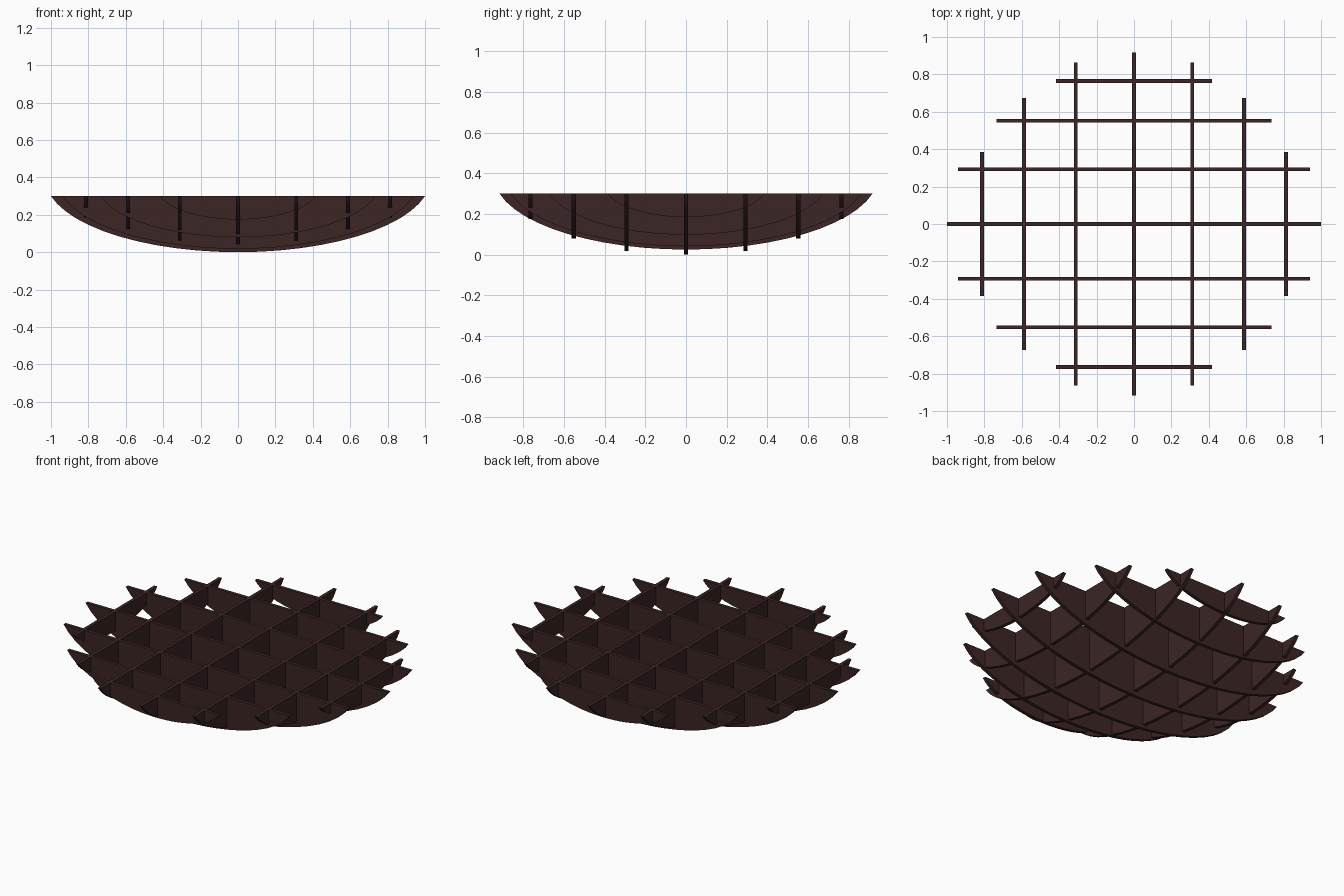
import bpy, bmesh, math

if "Cube" in bpy.data.objects:
    bpy.data.objects.remove(bpy.data.objects["Cube"])

# Single dark wood colour
wood = bpy.data.materials.new("dark brown wood")
wood.diffuse_color = (0.045, 0.018, 0.018, 1)
wood.use_nodes = True
wood.node_tree.nodes["Principled BSDF"].inputs["Base Color"].default_value = wood.diffuse_color

TOP, THICK, SEGS = 0.3, 0.02, 24
A = 1.03                                   # ellipse radius, cut at x = 1
C = 0.3 / (1 - math.sqrt(1 - 1 / A ** 2))  # ellipse height giving depth 0.3


def rib(name, offset, half, along_x):
    """Upright slat: flat top edge, curved belly scaled to its half length."""
    end = math.asin(1 / A)
    profile = []
    for i in range(SEGS + 1):
        t = -end + 2 * end * i / SEGS
        u = A * math.sin(t)
        depth = 0.3 - C * (1 - math.cos(t))
        profile.append((u * half, TOP - depth * half))
    bm = bmesh.new()
    sides = []
    for w in (offset - THICK / 2, offset + THICK / 2):
        sides.append([bm.verts.new((u, w, z) if along_x else (w, u, z))
                      for u, z in profile])
    a, b = sides
    bm.faces.new(a)
    bm.faces.new(b[::-1])
    n = len(a)
    for i in range(n):
        j = (i + 1) % n
        bm.faces.new((a[i], b[i], b[j], a[j]))
    bmesh.ops.recalc_face_normals(bm, faces=bm.faces[:])
    mesh = bpy.data.meshes.new(name)
    bm.to_mesh(mesh)
    bm.free()
    mesh.materials.append(wood)
    bpy.context.collection.objects.link(bpy.data.objects.new(name, mesh))


# Slats running left to right, then front to back: (offset, half length)
LONG = [(0, 1.0), (0.293, 0.94), (0.552, 0.735), (0.765, 0.417)]
CROSS = [(0, 0.917), (0.311, 0.863), (0.588, 0.674), (0.813, 0.385)]
for name, along_x, table in (("long_slat", True, LONG), ("cross_slat", False, CROSS)):
    for offset, half in table:
        for s in ((1, -1) if offset else (1,)):
            rib(name, s * offset, half, along_x)
